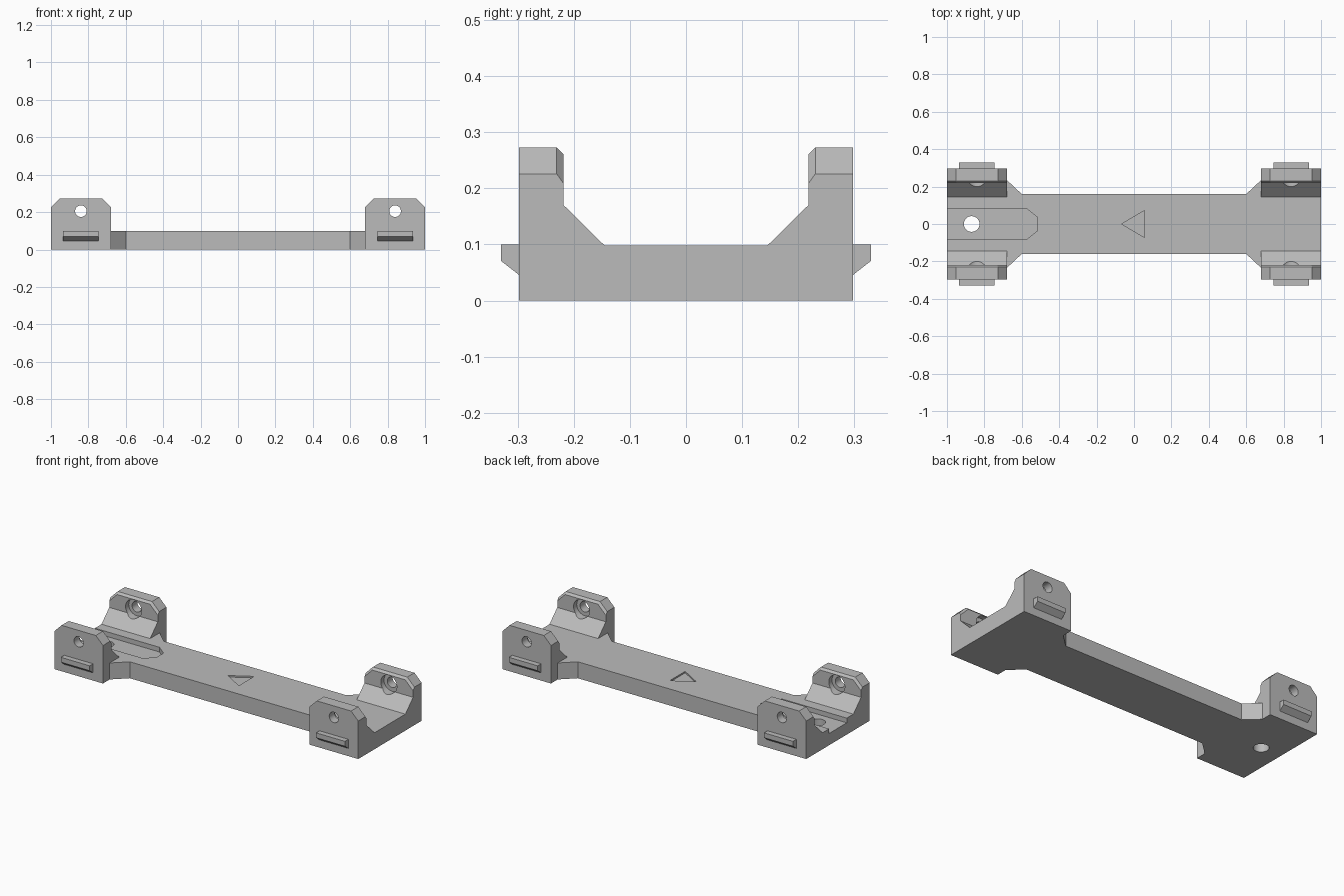
import bpy, bmesh, math
from mathutils import Vector, Matrix

if "Cube" in bpy.data.objects:
    bpy.data.objects.remove(bpy.data.objects["Cube"], do_unlink=True)

grey = bpy.data.materials.new("plain_grey")
grey.use_nodes = True
COLOUR = (0.5, 0.5, 0.5, 1)
grey.diffuse_color = COLOUR
grey.node_tree.nodes["Principled BSDF"].inputs["Base Color"].default_value = COLOUR


def make_object(name, bm):
    bmesh.ops.recalc_face_normals(bm, faces=bm.faces)
    mesh = bpy.data.meshes.new(name)
    bm.to_mesh(mesh)
    bm.free()
    mesh.materials.append(grey)
    obj = bpy.data.objects.new(name, mesh)
    bpy.context.collection.objects.link(obj)
    return obj


def prism(points, axis, low, high):
    """Extrude a profile along x (profile is y, z) or along z (profile is x, y)."""
    bm = bmesh.new()
    place = (lambda a, b: (low, a, b)) if axis == "x" else (lambda a, b: (a, b, low))
    face = bm.faces.new([bm.verts.new(place(*p)) for p in points])
    out = bmesh.ops.extrude_face_region(bm, geom=[face])
    step = Vector((high - low, 0, 0)) if axis == "x" else Vector((0, 0, high - low))
    bmesh.ops.translate(bm, vec=step, verts=[g for g in out["geom"] if isinstance(g, bmesh.types.BMVert)])
    bmesh.ops.recalc_face_normals(bm, faces=bm.faces)
    return bm


def cylinder(name, radius, depth, centre, along_y=True):
    bm = bmesh.new()
    turn = Matrix.Rotation(math.pi / 2, 4, "X") if along_y else Matrix()
    bmesh.ops.create_cone(bm, cap_ends=True, segments=32, radius1=radius, radius2=radius,
                          depth=depth, matrix=Matrix.Translation(centre) @ turn)
    return make_object(name, bm)


def combine(target, tool, operation):
    """Apply a boolean and drop the tool."""
    mod = target.modifiers.new(operation, "BOOLEAN")
    mod.object, mod.operation, mod.solver = tool, operation, "EXACT"
    bpy.context.view_layer.objects.active = target
    bpy.ops.object.modifier_apply(modifier=mod.name)
    bpy.data.objects.remove(tool, do_unlink=True)


BASE, TOP, OUTER, INNER = 0.098, 0.273, 0.298, 0.218
BLOCK_IN, BLOCK_MID, CUT = 0.68, 0.84, 0.047


def mirrored(half):
    """Complete a half profile across its first coordinate."""
    return half + [(-a, b) for a, b in reversed(half)]


def end_block(side):
    """U-shaped end with two chamfered uprights."""
    half = [(OUTER, 0), (OUTER, TOP), (INNER, TOP), (INNER, 0.17), (0.145, BASE)]
    low, high = sorted((side * BLOCK_IN, side * 1.0))
    bm = prism(mirrored(half), "x", low, high)
    # Clip the upper corners of the uprights
    for x, sign in ((low, -1), (high, 1)):
        out = bmesh.ops.bisect_plane(bm, geom=bm.verts[:] + bm.edges[:] + bm.faces[:],
                                     plane_co=(x, 0, TOP - CUT), plane_no=(sign, 0, 1), clear_outer=True)
        rim = [e for e in out["geom_cut"] if isinstance(e, bmesh.types.BMEdge)]
        bmesh.ops.holes_fill(bm, edges=rim, sides=0)
    bmesh.ops.remove_doubles(bm, verts=bm.verts, dist=1e-5)
    # Bevel the inner rim of each upright
    rim = [e for e in bm.edges
           if all(abs(abs(v.co.y) - INNER) < 1e-4 and v.co.z > 0.2 for v in e.verts)]
    bmesh.ops.bevel(bm, geom=rim, offset=0.0125, segments=1, affect="EDGES")
    return make_object("end_block", bm)


# Long bar with flared ends, running into both blocks
quarter = [(0.69, 0.244), (0.68, 0.235), (0.6, 0.16)]
upper = quarter + [(-x, y) for x, y in reversed(quarter)]
outline = upper + [(x, -y) for x, y in reversed(upper)]
body = make_object("mounting_bracket", prism(outline, "z", 0, BASE))

for side in (-1, 1):
    combine(body, end_block(side), "UNION")
    for face in (-1, 1):
        # Outer clip ridge
        ridge = [(0.28, 0.1), (0.33, 0.1), (0.33, 0.071), (OUTER, 0.046), (0.28, 0.046)]
        ridge = [(face * y, z) for y, z in ridge]
        x = side * BLOCK_MID
        combine(body, make_object("clip_ridge", prism(ridge, "x", x - 0.095, x + 0.095)), "UNION")
        # Screw hole and its counterbore
        combine(body, cylinder("screw_hole", 0.031, 0.3, (x, face * 0.27, 0.205)), "DIFFERENCE")
        combine(body, cylinder("counterbore", 0.053, 0.148, (x, face * 0.174, 0.205)), "DIFFERENCE")

# Shallow channel with a tapered end, open at one end of the bracket
channel = [(-1.1, 0.083), (-0.575, 0.083), (-0.515, 0.035),
           (-0.515, -0.035), (-0.575, -0.083), (-1.1, -0.083)]
combine(body, make_object("channel", prism(channel, "z", BASE - 0.028, BASE + 0.05)), "DIFFERENCE")

# Vertical hole through the channel floor
combine(body, cylinder("floor_hole", 0.042, 0.4, (-0.868, 0, 0), along_y=False), "DIFFERENCE")

# Shallow direction arrow in the middle of the bar
arrow = [(-0.066, 0), (0.056, 0.072), (0.056, -0.072)]
combine(body, make_object("arrow_recess", prism(arrow, "z", BASE - 0.009, BASE + 0.05)), "DIFFERENCE")

# Smooth the round bores, keep all other edges sharp
bpy.ops.object.select_all(action="DESELECT")
body.select_set(True)
bpy.context.view_layer.objects.active = body
bpy.ops.object.shade_smooth_by_angle(angle=math.radians(25))
